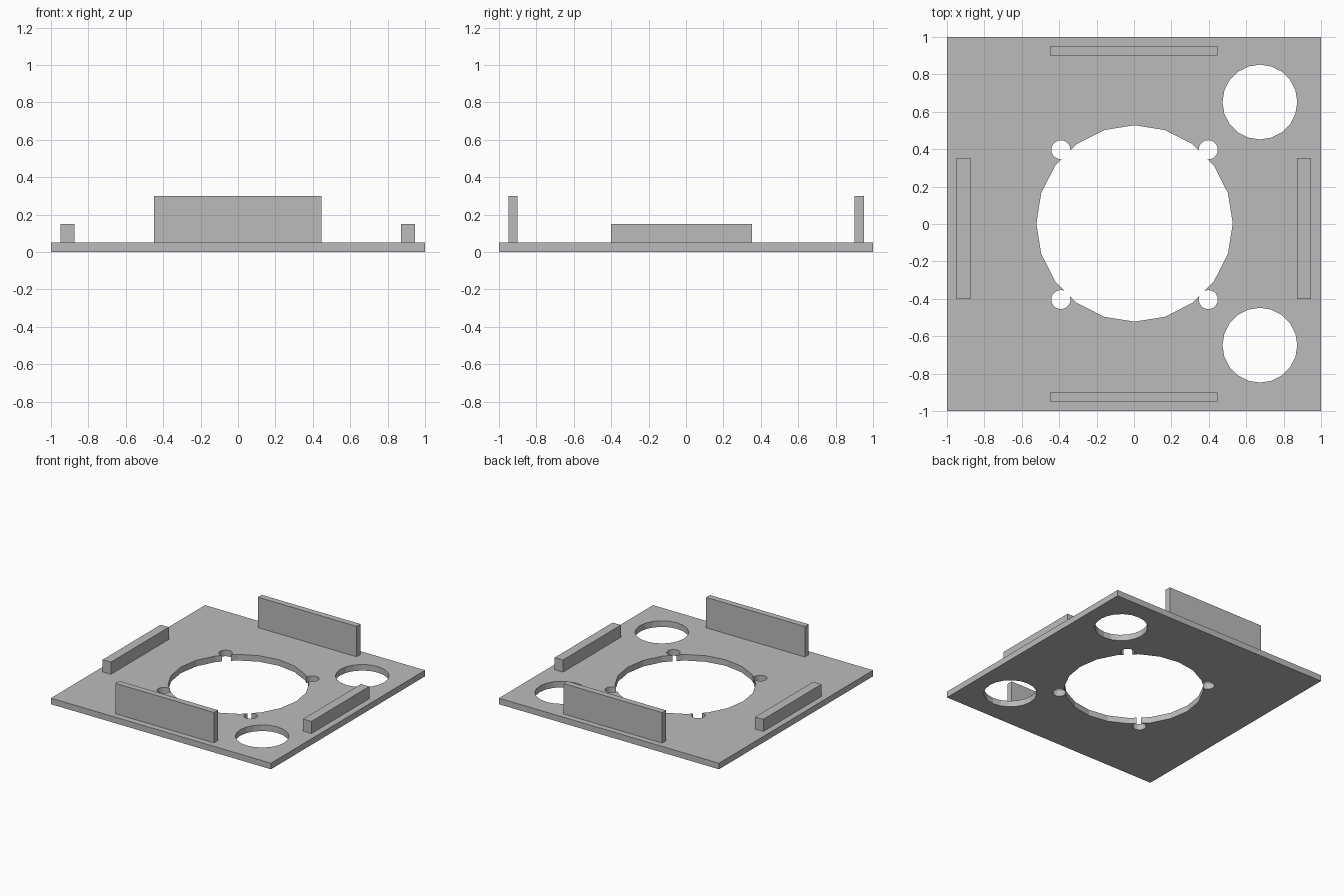
import bpy

cube = bpy.data.objects.get("Cube")
if cube:
    bpy.data.objects.remove(cube, do_unlink=True)

grey = bpy.data.materials.new("plain_grey")
grey.use_nodes = True
colour = (0.5, 0.5, 0.5, 1)
grey.diffuse_color = colour
grey.node_tree.nodes["Principled BSDF"].inputs["Base Color"].default_value = colour

PLATE = 0.05  # plate thickness


def box(name, x0, x1, y0, y1, z0, z1):
    bpy.ops.mesh.primitive_cube_add(
        size=1, location=((x0 + x1) / 2, (y0 + y1) / 2, (z0 + z1) / 2))
    ob = bpy.context.object
    ob.name = name
    ob.scale = (x1 - x0, y1 - y0, z1 - z0)
    bpy.ops.object.transform_apply(location=False, rotation=False, scale=True)
    ob.data.materials.append(grey)
    return ob


def drill(target, x, y, radius):
    """Cut a faceted round hole straight through the target."""
    bpy.ops.mesh.primitive_cylinder_add(
        vertices=20, radius=radius, depth=4 * PLATE, location=(x, y, PLATE / 2))
    cutter = bpy.context.object
    cutter.name = "hole_cutter"
    cutter.hide_render = True
    cutter.data.materials.append(grey)
    mod = target.modifiers.new("hole", 'BOOLEAN')
    mod.operation = 'DIFFERENCE'
    mod.solver = 'EXACT'
    mod.object = cutter
    bpy.context.view_layer.objects.active = target
    bpy.ops.object.modifier_apply(modifier=mod.name)
    bpy.data.objects.remove(cutter, do_unlink=True)


# Base plate with central opening, screw holes and two side holes
plate = box("base_plate", -1, 1, -1, 1, 0, PLATE)
drill(plate, 0.003, 0.003, 0.525)
for x in (-0.391, 0.397):
    for y in (-0.404, 0.397):
        drill(plate, x, y, 0.051)
for y in (-0.648, 0.652):
    drill(plate, 0.673, y, 0.2)

# Tall walls at front and back
box("front_wall", -0.45, 0.447, -0.95, -0.9, PLATE, 0.3)
box("back_wall", -0.45, 0.447, 0.902, 0.952, PLATE, 0.3)

# Low rails at the sides
box("right_rail", -0.95, -0.875, -0.4, 0.352, PLATE, 0.15)
box("left_rail", 0.872, 0.947, -0.4, 0.352, PLATE, 0.15)
